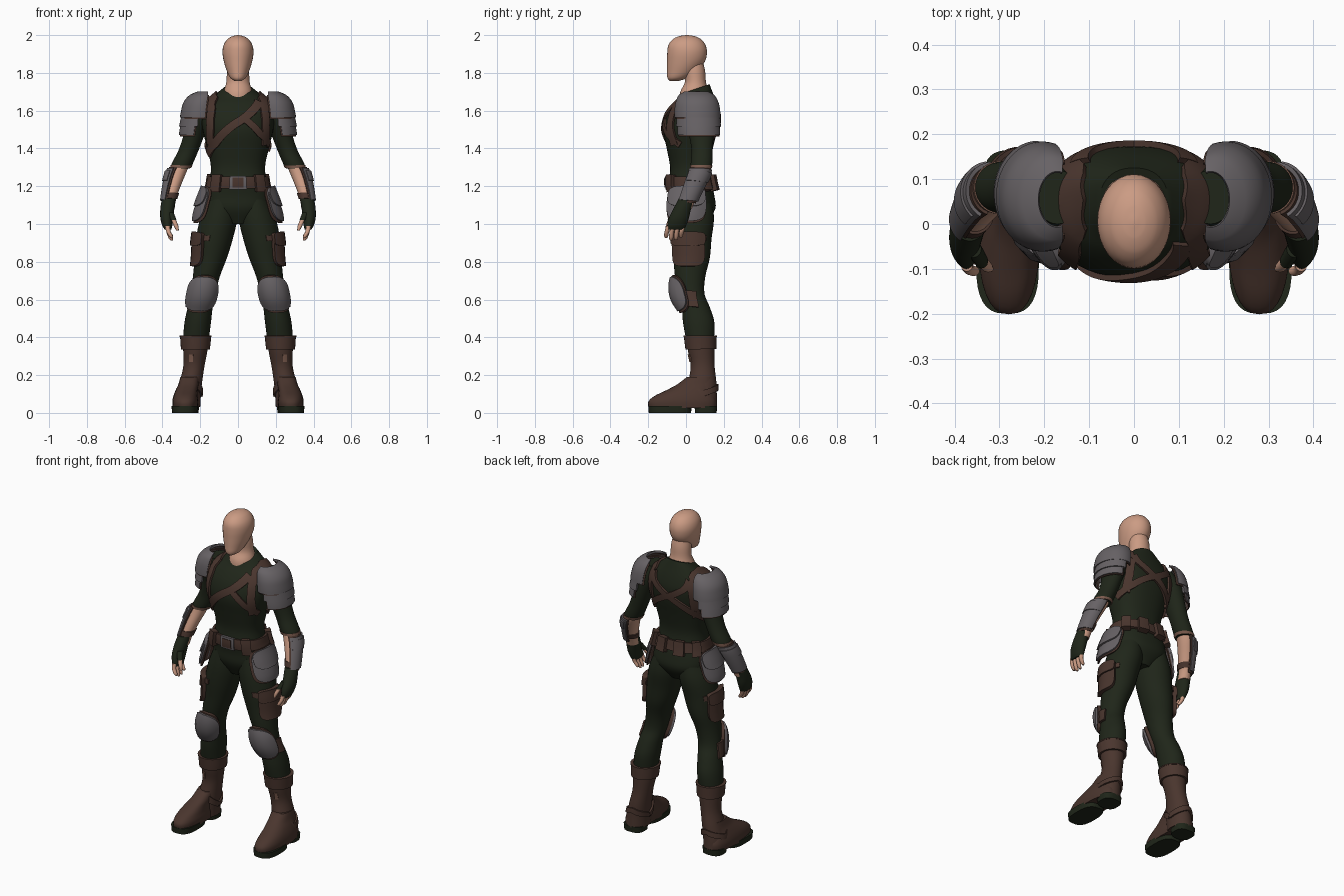
import bpy, bmesh, math
from mathutils import Vector


def material(name, rgb):
    m = bpy.data.materials.new(name)
    m.diffuse_color = (*rgb, 1)
    return m


GREEN = material("dark_green_cloth", (0.014, 0.019, 0.010))
BROWN = material("brown_leather", (0.068, 0.036, 0.027))
GREY = material("grey_armour", (0.135, 0.122, 0.130))
SKIN = material("skin", (0.60, 0.33, 0.23))
TAN = material("worn_edge", (0.20, 0.105, 0.075))


class Surface:
    """Stack of ellipses (x, y, z, rx, ry, tilt) smoothly interpolated by height."""

    def __init__(self, rings, e=2.0):
        self.r = sorted([tuple(r) + (0,) * (6 - len(r)) for r in rings], key=lambda r: r[2])
        self.e = e

    def ring(self, z):
        r = self.r
        z = min(max(z, r[0][2]), r[-1][2])
        i = 0
        while i < len(r) - 2 and z > r[i + 1][2]:
            i += 1
        h = r[i + 1][2] - r[i][2]
        t = (z - r[i][2]) / h

        def slope(k, c):
            a, b = r[max(k - 1, 0)], r[min(k + 1, len(r) - 1)]
            return (b[c] - a[c]) / (b[2] - a[2]) * h
        out = [(2*t**3 - 3*t*t + 1) * r[i][c] + (t**3 - 2*t*t + t) * slope(i, c)
               + (3*t*t - 2*t**3) * r[i + 1][c] + (t**3 - t*t) * slope(i + 1, c) for c in range(6)]
        out[2] = z
        return out

    def at(self, a, z):
        x, y, z, rx, ry, tilt = self.ring(z)
        c, s = math.cos(a), math.sin(a)
        dx = max(rx, 0.001) * math.copysign(abs(c) ** (2 / self.e), c)
        dy = max(ry, 0.001) * math.copysign(abs(s) ** (2 / self.e), s)
        return Vector((x + dx, y + dy, z + tilt * dy))

    def off(self, a, z, d):
        ta = self.at(a + .03, z) - self.at(a - .03, z)
        tz = self.at(a, z + .004) - self.at(a, z - .004)
        return self.at(a, z) + ta.cross(tz).normalized() * d


def finish(name, verts, faces, mat, mirror, angle=40):
    me = bpy.data.meshes.new(name)
    bm = bmesh.new()
    vs = [bm.verts.new(v) for v in verts]
    for f in faces:
        bm.faces.new([vs[i] for i in f])
    bmesh.ops.recalc_face_normals(bm, faces=bm.faces[:])
    bm.to_mesh(me)
    bm.free()
    me.materials.append(mat)
    ob = bpy.data.objects.new(name, me)
    bpy.context.collection.objects.link(ob)
    bpy.ops.object.select_all(action='DESELECT')
    ob.select_set(True)
    bpy.context.view_layer.objects.active = ob
    bpy.ops.object.shade_smooth_by_angle(angle=math.radians(angle))
    if mirror:
        ob.modifiers.new("mirror", 'MIRROR').use_mirror_merge = False
    return ob


def loft(name, S, mat, mirror=True, n=32, k=4):
    zs = [a[2] + (b[2] - a[2]) * j / k for a, b in zip(S.r, S.r[1:]) for j in range(k)] + [S.r[-1][2]]
    verts = [S.at(2 * math.pi * i / n, z) for z in zs for i in range(n)]
    faces = [(j*n + i, j*n + (i+1) % n, (j+1)*n + (i+1) % n, (j+1)*n + i)
             for j in range(len(zs) - 1) for i in range(n)]
    faces += [tuple(range(n)), tuple(range((len(zs) - 1) * n, len(zs) * n))]
    return finish(name, verts, faces, mat, mirror)


def patch(name, S, path, width, thick, mat, mirror=True, round_p=0, bulge=0, base=-.004, n=32, m=6):
    """Plate or strap lying on a surface; path is (degrees, height) points."""
    top, bot = [], []
    for i in range(n + 1):
        t = i / n
        if round_p:
            t = .5 - .497 * math.cos(math.pi * t)
        f = t * (len(path) - 1)
        k = min(int(f), len(path) - 2)
        (a0, z0), (a1, z1) = path[k], path[k + 1]
        a, z = math.radians(a0 + (a1 - a0) * (f - k)), z0 + (z1 - z0) * (f - k)
        R = max((S.at(a + .05, z) - S.at(a - .05, z)).length / .1, .01)
        ds, dz = math.radians(a1 - a0) * R, z1 - z0
        L = math.hypot(ds, dz)
        w = width * ((1 - abs(2*t - 1) ** round_p) ** (1 / round_p) if round_p else 1)
        for j in range(m + 1):
            v = 2 * j / m - 1
            aa, zz = a - dz / L * v * w / 2 / R, z + ds / L * v * w / 2
            b = bulge * (1 - (2*t - 1) ** 2) * (1 - v * v * .8)
            top.append(S.off(aa, zz, thick + b))
            bot.append(S.off(aa, zz, base))
    N, q = len(top), m + 1
    faces = []
    for i in range(n):
        for j in range(m):
            c = (i*q + j, i*q + j + 1, (i+1)*q + j + 1, (i+1)*q + j)
            faces += [c, tuple(N + x for x in reversed(c))]
    rim = ([j for j in range(m)] + [i*q + m for i in range(n)]
           + [n*q + j for j in range(m, 0, -1)] + [i*q for i in range(n, 0, -1)])
    faces += [(a, b, b + N, a + N) for a, b in zip(rim, rim[1:] + rim[:1])]
    return finish(name, top + bot, faces, mat, mirror)


# head and neck
loft("head", Surface([(0, -.062, 1.757, .018, .024), (0, -.046, 1.772, .040, .052), (0, -.02, 1.81, .059, .080),
                      (0, .0, 1.86, .075, .100), (0, .006, 1.91, .082, .105), (0, .005, 1.95, .075, .097),
                      (0, .005, 1.98, .054, .072), (0, .005, 1.995, .028, .039), (0, .005, 2.0, .004, .006)]),
     SKIN, False)
loft("neck", Surface([(0, .045, 1.64, .08, .08), (0, .045, 1.70, .075, .075), (0, .05, 1.75, .062, .056),
                      (0, .045, 1.81, .058, .056), (0, .04, 1.86, .05, .05)]), SKIN, False)

# torso
torso = Surface([(0, .035, 1.0, .06, .07), (0, .04, 1.08, .16, .115), (0, .035, 1.15, .168, .115),
                 (0, .022, 1.22, .153, .112), (0, .02, 1.30, .143, .104), (0, .02, 1.40, .163, .122),
                 (0, .023, 1.50, .187, .143), (0, .035, 1.58, .192, .138), (0, .048, 1.64, .170, .113),
                 (0, .052, 1.69, .112, .085, .2), (0, .05, 1.715, .076, .075, .33)], 2.3)
loft("torso", torso, GREEN, False, 48)

# belt, buckle and pouches
patch("belt", torso, [(-90, 1.22), (270, 1.22)], .06, .014, BROWN, False, n=64)
patch("belt_buckle", torso, [(-103, 1.22), (-77, 1.22)], .065, .022, GREY, False, n=8)
patch("buckle_center", torso, [(-98, 1.22), (-82, 1.22)], .045, .026, BROWN, False, n=8)
for i, a in enumerate((-50, 35, 72)):
    patch(f"belt_pouch_{i}", torso, [(a - 10, 1.215), (a + 10, 1.215)], .085, .035, BROWN, n=8)

# shoulder harness and chest straps
patch("shoulder_strap", torso, [(-35, 1.42), (-44, 1.52), (-46, 1.60), (-36, 1.655), (0, 1.672), (36, 1.655),
                                (46, 1.60), (44, 1.52), (35, 1.42)], .045, .012, BROWN, n=64)
patch("chest_strap", torso, [(-165, 1.37), (-130, 1.43), (-100, 1.51), (-75, 1.58), (-52, 1.645)],
      .042, .012, BROWN, False)
patch("chest_side_strap", torso, [(-82, 1.555), (-55, 1.48), (-20, 1.42)], .034, .010, BROWN, False)
patch("back_strap", torso, [(10, 1.40), (50, 1.46), (90, 1.54), (118, 1.60), (132, 1.645)], .036, .013, BROWN)

# arms
sleeve = Surface([(.17, .06, 1.66, .05, .06), (.20, .065, 1.58, .068, .08), (.23, .08, 1.48, .056, .066),
                  (.262, .085, 1.39, .053, .056), (.295, .082, 1.32, .056, .057), (.305, .08, 1.295, .052, .054)])
loft("sleeve", sleeve, GREEN)
patch("sleeve_cuff", sleeve, [(0, 1.304), (360, 1.304)], .014, .003, TAN)
forearm = Surface([(.30, .08, 1.32, .045, .048), (.322, .068, 1.27, .047, .05), (.345, .04, 1.20, .041, .046),
                   (.362, .012, 1.13, .034, .04), (.368, -.008, 1.08, .032, .038)])
loft("forearm", forearm, SKIN)
patch("bracer_trim", forearm, [(-72, 1.205), (102, 1.205)], .185, .008, BROWN)
patch("bracer", forearm, [(-62, 1.207), (92, 1.207)], .165, .016, GREY)
patch("bracer_ridge", forearm, [(-52, 1.25), (82, 1.25)], .05, .021, GREY)
patch("wrist_strap", forearm, [(0, 1.15), (360, 1.15)], .03, .006, BROWN)
glove = Surface([(.366, .005, 1.135, .037, .043), (.374, -.02, 1.08, .037, .047), (.377, -.038, 1.03, .034, .053),
                 (.374, -.05, .99, .026, .050), (.371, -.054, .972, .018, .045)])
loft("glove", glove, GREEN)
for i in range(4):
    y, tip = -.093 + .026 * i, (.925, .912, .914, .928)[i]
    loft(f"finger_{i}", Surface([(.373, y, .99, .013, .0125), (.368, y - .008, .96, .012, .012),
                                 (.356, y - .012, tip + .012, .011, .011), (.350, y - .012, tip, .006, .006)]),
         SKIN, n=12)
loft("thumb_sleeve", Surface([(.358, -.055, 1.06, .018, .02), (.340, -.083, 1.02, .015, .016)]), GREEN, n=12)
loft("thumb", Surface([(.342, -.08, 1.025, .013, .014), (.328, -.095, .99, .012, .012),
                       (.320, -.10, .965, .007, .007)]), SKIN, n=12)

# layered shoulder armour
dome = Surface([(.165, .055, 1.70, .01, .03), (.175, .055, 1.688, .055, .075), (.19, .058, 1.65, .085, .102),
                (.20, .06, 1.60, .092, .112), (.207, .062, 1.54, .095, .114)])
band = Surface([(.207, .065, 1.60, .075, .10), (.215, .067, 1.50, .088, .108), (.222, .07, 1.45, .088, .108)])
patch("lower_shoulder_trim", band, [(-85, 1.495), (85, 1.495)], .062, .000, BROWN)
patch("lower_shoulder_plate", band, [(-80, 1.50), (80, 1.50)], .058, .006, GREY)
patch("middle_shoulder_plate", band, [(-90, 1.54), (90, 1.54)], .05, .012, GREY)
patch("shoulder_dome_trim", dome, [(-112, 1.618), (112, 1.618)], .125, .002, BROWN)
patch("shoulder_dome", dome, [(-106, 1.628), (106, 1.628)], .13, .009, GREY, m=10)

# hip plates hanging from the belt
hip = Surface([(.10, .015, 1.20, .075, .11), (.115, .012, 1.12, .092, .12), (.13, .01, 1.05, .098, .118),
               (.135, .01, 1.0, .098, .115)])
patch("hip_plate_backing", hip, [(-8, 1.20), (-8, 1.005)], .25, .003, BROWN, round_p=3.2)
patch("hip_plate", hip, [(-6, 1.195), (-6, 1.015)], .225, .013, GREY, round_p=3)
patch("hip_plate_flap", hip, [(-6, 1.195), (-6, 1.09)], .20, .021, GREY, round_p=3)

# legs
leg = Surface([(.085, .035, 1.13, .075, .10), (.102, .036, 1.03, .098, .112), (.125, .03, .92, .097, .105),
               (.144, .03, .82, .085, .096), (.168, .022, .72, .071, .08), (.185, .03, .63, .066, .068),
               (.200, .052, .56, .066, .074), (.213, .067, .48, .070, .083), (.224, .075, .38, .068, .073)])
loft("trouser_leg", leg, GREEN)
patch("thigh_pouch", leg, [(-12, .955), (-12, .775)], .165, .022, BROWN, round_p=4)
patch("thigh_pouch_flap", leg, [(-12, .955), (-12, .885)], .165, .030, BROWN, round_p=5)
patch("thigh_strap", leg, [(-75, .925), (45, .925)], .03, .007, BROWN)
patch("knee_strap", leg, [(-80, .615), (15, .60)], .085, .012, BROWN)
patch("knee_pad_trim", leg, [(-84, .73), (-84, .53)], .150, .016, BROWN, round_p=2.6, bulge=.014)
patch("knee_pad", leg, [(-84, .723), (-84, .54)], .138, .027, GREY, round_p=2.6, bulge=.025)

# boots
boot = Surface([(.224, .075, .41, .071, .075), (.226, .08, .33, .064, .070), (.233, .088, .25, .056, .063),
                (.248, .087, .17, .059, .073), (.260, .083, .10, .064, .080), (.266, .085, .03, .066, .080)])
loft("boot_shaft", boot, BROWN)
patch("boot_cuff", boot, [(0, .375), (360, .375)], .075, .012, BROWN)
patch("boot_cuff_edge", boot, [(0, .41), (360, .41)], .014, .014, BROWN)
patch("boot_buckle", boot, [(-72, .31), (-72, .27)], .02, .006, TAN, n=6)
loft("boot_foot", Surface([(.279, -.02, .025, .067, .178), (.279, -.02, .06, .069, .179), (.278, -.008, .09, .064, .158),
                           (.272, .018, .12, .058, .122), (.262, .05, .15, .054, .098), (.255, .075, .19, .05, .07)],
                          2.4), BROWN)
patch("ankle_strap", boot, [(-180, .10), (-90, .175), (0, .10), (90, .14), (180, .10)], .03, .010, BROWN)
for nm, x, y, rx, ry in (("front_sole", .282, -.085, .070, .115), ("boot_heel", .270, .105, .064, .06)):
    loft(nm, Surface([(x, y, 0, rx - .003, ry - .003), (x, y, .036, rx, ry)], 2.8), GREEN, k=1)
